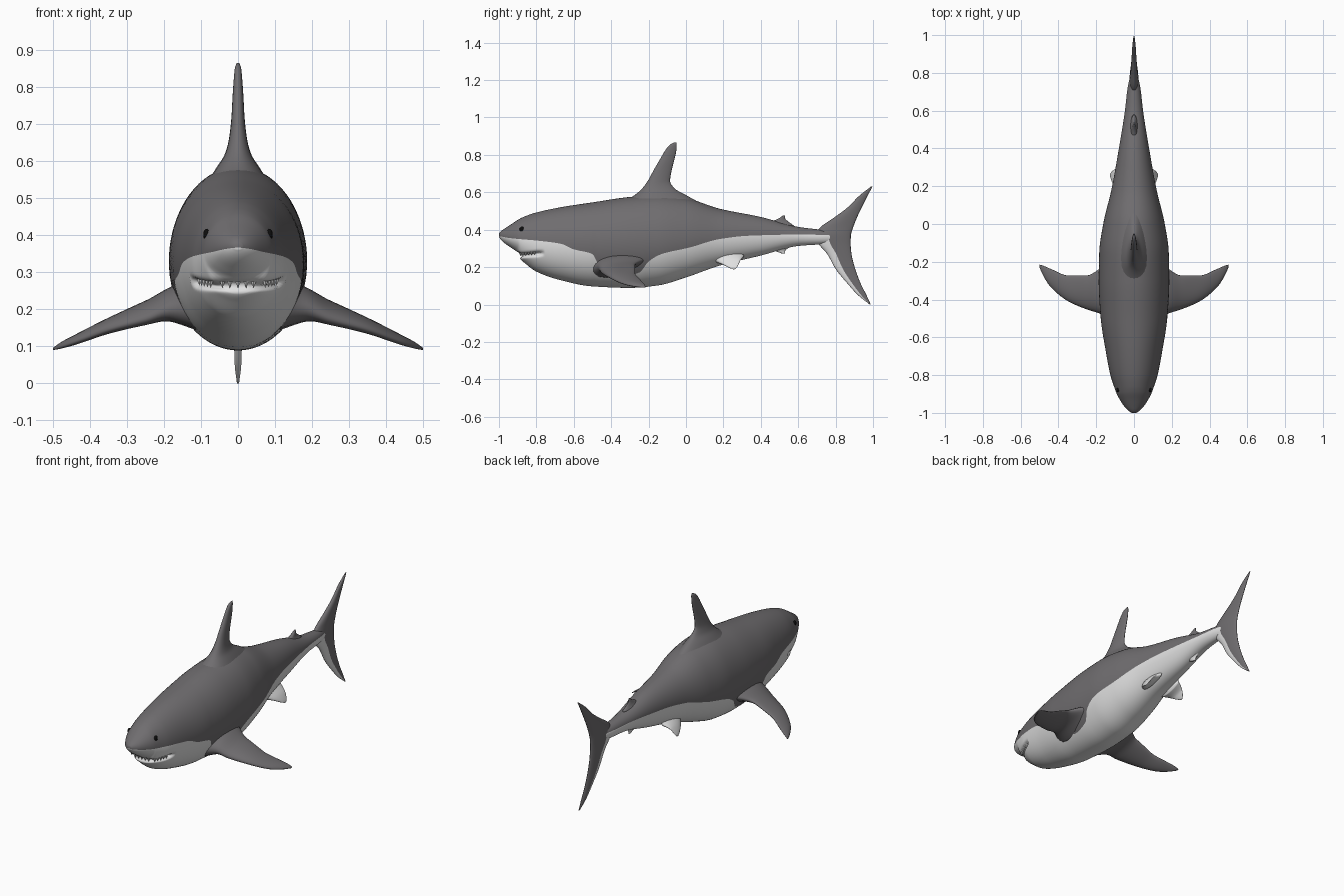
import bpy, bmesh, math
from mathutils import Vector

if "Cube" in bpy.data.objects:
    bpy.data.objects.remove(bpy.data.objects["Cube"])


def material(name, rgb):
    m = bpy.data.materials.new(name)
    m.diffuse_color = (*rgb, 1)
    m.use_nodes = True
    m.node_tree.nodes["Principled BSDF"].inputs["Base Color"].default_value = m.diffuse_color
    return m


GREY = material("slate grey", (0.16, 0.153, 0.16))
WHITE = material("belly white", (0.75, 0.75, 0.75))
BLACK = material("eye black", (0.004, 0.004, 0.004))


def interp(table, t):
    """Smooth interpolation without overshoot; first column is the parameter."""
    n = len(table)
    t = min(max(t, table[0][0]), table[-1][0])
    i = next(k for k in range(n - 1) if t <= table[k + 1][0])

    def slope(k, c):
        return (table[k + 1][c] - table[k][c]) / (table[k + 1][0] - table[k][0])

    def tangent(k, c):
        if k == 0:
            return slope(0, c)
        if k == n - 1:
            return slope(n - 2, c)
        a, b = slope(k - 1, c), slope(k, c)
        return 0 if a * b <= 0 else 2 * a * b / (a + b)

    h = table[i + 1][0] - table[i][0]
    u = (t - table[i][0]) / h
    return [(2*u**3 - 3*u*u + 1) * table[i][c] + (u**3 - 2*u*u + u) * h * tangent(i, c)
            + (3*u*u - 2*u**3) * table[i + 1][c] + (u**3 - u*u) * h * tangent(i + 1, c)
            for c in range(1, len(table[0]))]


def loft(name, rings, mats, rule=lambda k, co: 0, mirror=False):
    """Skin closed rings of points; rule(index in ring, face centre) picks the material."""
    bm = bmesh.new()
    vs = [[bm.verts.new(p) for p in r] for r in rings]
    n = len(rings[0])
    for a, b in zip(vs, vs[1:]):
        for k in range(n):
            f = bm.faces.new((a[k], a[(k + 1) % n], b[(k + 1) % n], b[k]))
            f.material_index = rule(k, f.calc_center_median())
    for ring in (vs[0], vs[-1]):
        mid = bm.verts.new(sum((v.co for v in ring), Vector()) / n)
        for k in range(n):
            f = bm.faces.new((ring[k], ring[(k + 1) % n], mid))
            f.material_index = rule(k, f.calc_center_median())
    bmesh.ops.recalc_face_normals(bm, faces=bm.faces)
    for f in bm.faces:
        f.smooth = True
    me = bpy.data.meshes.new(name)
    bm.to_mesh(me)
    bm.free()
    for m in mats:
        me.materials.append(m)
    ob = bpy.data.objects.new(name, me)
    bpy.context.collection.objects.link(ob)
    if mirror:
        ob.modifiers.new("mirror", 'MIRROR').use_mirror_merge = False
    return ob


# Body profile: y, top z, bottom z, half width, height of widest point
BODY = [
    (-1.0, .380, .362, .012, .370), (-.99, .392, .347, .028, .368),
    (-.97, .406, .328, .048, .365), (-.93, .432, .300, .075, .360),
    (-.90, .452, .277, .091, .355), (-.888, .459, .246, .096, .350),
    (-.86, .472, .220, .106, .340), (-.80, .492, .176, .125, .330),
    (-.67, .520, .130, .150, .325), (-.50, .546, .097, .176, .325),
    (-.30, .575, .089, .187, .330), (-.15, .585, .102, .184, .335),
    (0, .568, .145, .163, .345), (.18, .512, .208, .120, .360),
    (.40, .468, .262, .080, .370), (.60, .415, .313, .048, .365),
    (.72, .400, .322, .034, .362), (.84, .385, .338, .005, .361)]
# Height of the grey / white border along the body
BORDER = [(-1, .366), (-.94, .355), (-.78, .340), (-.67, .325), (-.6, .295), (-.5, .270),
          (-.46, .200), (-.35, .150), (-.25, .170), (-.2, .230), (-.13, .270), (.02, .305),
          (.18, .350), (.34, .368), (.6, .374), (.84, .370)]
NU, NL = 22, 34


def body_x(y, z):
    zt, zb, w, zc = interp(BODY, y)
    s = (z - zc) / ((zt - zc) if z > zc else (zc - zb))
    return w * math.sqrt(max(0, 1 - s * s))


def body_ring(y):
    zt, zb, w, zc = interp(BODY, y)
    edge = interp(BORDER, y)[0]
    s = (edge - zc) / ((zt - zc) if edge > zc else (zc - zb))
    mid = math.asin(max(-.95, min(.95, s)))
    angles = [math.pi/2 + (mid - math.pi/2) * k / NU for k in range(NU)]
    angles += [mid + (-math.pi/2 - mid) * k / NL for k in range(NL + 1)]
    half = []
    for a in angles:
        h = math.sin(a)
        p = Vector((w * math.cos(a), y, zc + h * ((zt - zc) if h > 0 else (zc - zb))))
        # mouth crease pressed into the head
        if y < -.74:
            line = .264 + .1 * max(0, y + .88)
            fade = min(1, max(0, (-.755 - y) / .04))
            d = .028 * fade * math.exp(-((p.z - line) / .010) ** 2)
            p += (Vector((0, -.72, p.z)) - p).normalized() * d
        half.append(p)
    return half + [Vector((-p.x, p.y, p.z)) for p in half[-2:0:-1]]


ys = [-1, -.998, -.995] + [-.99 + .01 * k for k in range(8)]
ys += [-.915 + .004 * k for k in range(45)] + [-.73 + .0157 * k for k in range(101)]
loft("body", [body_ring(y) for y in ys], [GREY, WHITE],
     lambda k, co: 1 if NU <= k < NU + 2 * NL else 0)

CH = 12


def fin(name, table, axis, mats, rule=lambda k, co: 0, mirror=False, steps=36):
    """Sections: span, lead y, lead other, trail y, trail other, half thickness.
    axis 'z' spans upward (other = x), axis 'x' spans sideways (other = z)."""
    rings = []
    a, b = table[0][0], table[-1][0]
    for i in range(steps + 1):
        s = a + (b - a) * i / steps
        ly, lo, ty, to, h = interp(table, s)
        ring = []
        for k in range(2 * CH):
            t = math.pi * k / CH
            c = (1 - math.cos(t)) / 2
            off = h * math.sin(t) * (1.2 - .5 * c)
            y, o = ly + (ty - ly) * c, lo + (to - lo) * c + off
            ring.append(Vector((o, y, s)) if axis == 'z' else Vector((s, y, o)))
        rings.append(ring)
    return loft(name, rings, mats, rule, mirror)


def upright(rows):
    return [(z, l, 0, t, 0, h) for z, l, t, h in rows]


# Dorsal fins
fin("dorsal_fin", upright([
    (.53, -.37, .10, .095), (.585, -.275, .0, .058), (.62, -.235, -.06, .036),
    (.66, -.205, -.085, .025), (.72, -.172, -.076, .018), (.775, -.14, -.062, .015),
    (.83, -.107, -.051, .011), (.855, -.085, -.050, .008), (.866, -.065, -.052, .003)]),
    'z', [GREY])
fin("second_dorsal_fin", upright([
    (.42, .40, .58, .03), (.445, .46, .545, .014), (.46, .495, .53, .009),
    (.475, .517, .53, .004)]), 'z', [GREY], steps=12)
fin("anal_fin", upright([
    (.272, .515, .53, .004), (.285, .48, .53, .009), (.31, .42, .56, .025)]),
    'z', [WHITE], steps=12)

# Tail fin with a white strip on the lower leading edge
fin("tail_fin", upright([
    (0, .982, .988, .003), (.05, .920, .965, .009), (.11, .865, .935, .011),
    (.19, .800, .905, .014), (.27, .755, .885, .018), (.33, .705, .880, .022),
    (.37, .690, .882, .024), (.41, .715, .893, .020), (.46, .785, .912, .016),
    (.52, .865, .940, .012), (.58, .925, .970, .009), (.63, .988, .997, .003)]),
    'z', [GREY, WHITE],
    lambda k, co: 1 if min(k, 2*CH - 1 - k) < 5 and co.z < .37 else 0, steps=60)

# Paired fins
fin("pectoral_fins", [
    (.11, -.52, .20, -.17, .25, .075), (.18, -.475, .20, -.235, .235, .046),
    (.25, -.452, .175, -.272, .212, .029), (.35, -.408, .147, -.272, .168, .020),
    (.44, -.335, .113, -.238, .125, .013), (.48, -.275, .099, -.221, .106, .008),
    (.50, -.230, .092, -.215, .094, .003)], 'x', [GREY], mirror=True)
fin("pelvic_fins", [
    (.06, .14, .25, .31, .26, .035), (.10, .19, .222, .29, .235, .016),
    (.118, .225, .202, .278, .208, .009), (.126, .25, .190, .266, .192, .003)],
    'x', [WHITE], mirror=True, steps=14)


def ball(name, loc, scale, mat):
    bpy.ops.mesh.primitive_uv_sphere_add(segments=20, ring_count=12, location=loc)
    ob = bpy.context.object
    ob.name, ob.scale = name, scale
    ob.data.materials.append(mat)
    bpy.ops.object.shade_smooth()


# Eyes and upper teeth
spots = [(0, -.884), (.022, -.884), (.042, -.882)]
spots += [(body_x(y, .272) * .93, y) for y in (-.872, -.858, -.842, -.826, -.81)]
for side in (1, -1):
    ball("eye", (side * (body_x(-.878, .402) - .003), -.878, .402), (.009, .012, .015), BLACK)
    for x, y in spots:
        if x == 0 and side < 0:
            continue
        bpy.ops.mesh.primitive_cone_add(vertices=6, radius1=.008, radius2=0, depth=.018,
                                        location=(side * x, y, .266 + .1 * max(0, y + .88)),
                                        rotation=(math.pi, 0, 0))
        bpy.context.object.name = "tooth"
        bpy.context.object.data.materials.append(WHITE)
